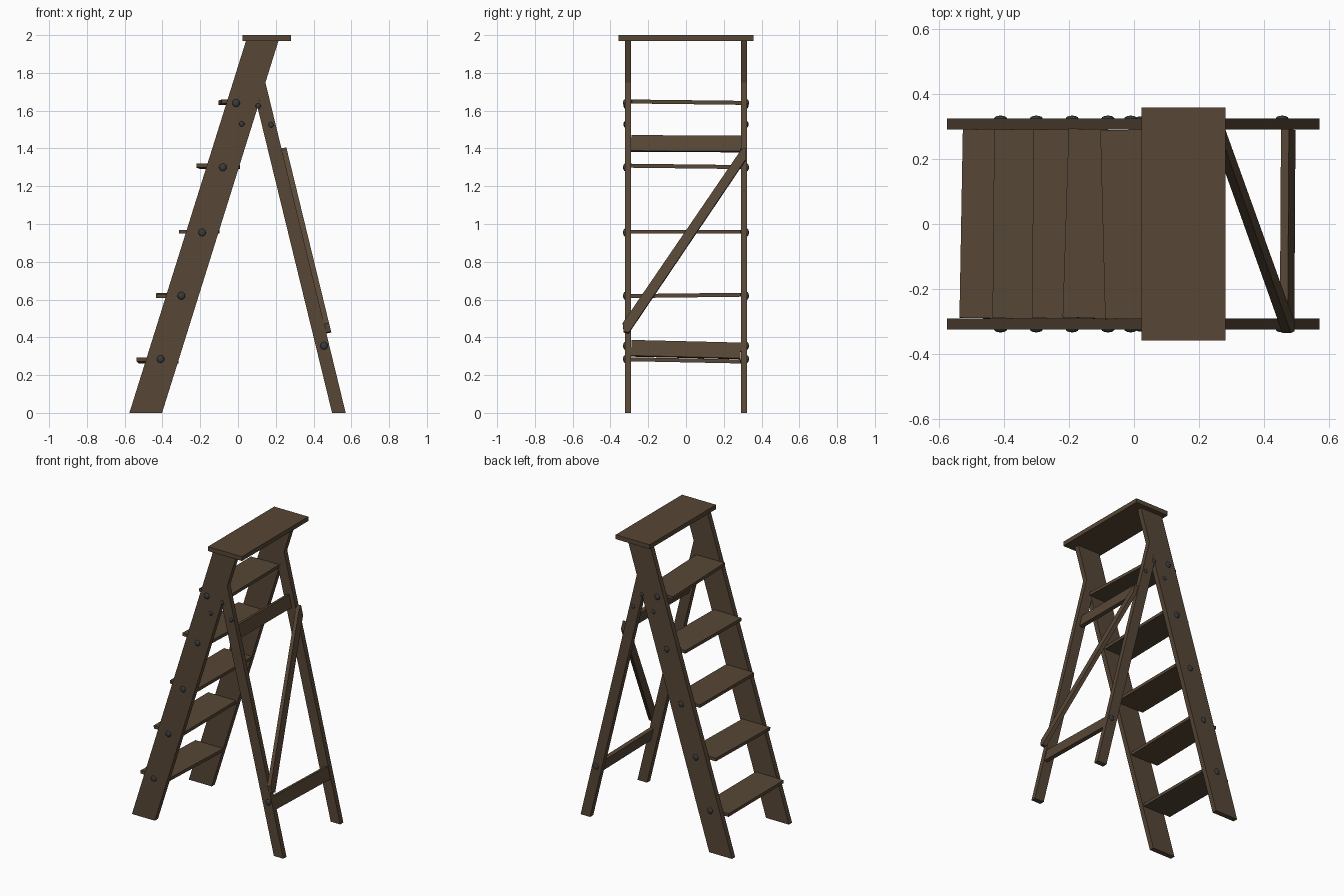
import bpy
import bmesh
from mathutils import Matrix, Vector

if "Cube" in bpy.data.objects:
    bpy.data.objects.remove(bpy.data.objects["Cube"], do_unlink=True)


def make_material(name, rgb):
    mat = bpy.data.materials.new(name)
    mat.use_nodes = True
    mat.diffuse_color = (*rgb, 1)
    mat.node_tree.nodes["Principled BSDF"].inputs["Base Color"].default_value = (*rgb, 1)
    return mat


WOOD = make_material("dark brown wood", (0.095, 0.063, 0.037))
IRON = make_material("dark iron", (0.04, 0.042, 0.045))


def finish(name, bm, mat):
    bmesh.ops.recalc_face_normals(bm, faces=bm.faces)
    mesh = bpy.data.meshes.new(name)
    bm.to_mesh(mesh)
    bm.free()
    mesh.materials.append(mat)
    obj = bpy.data.objects.new(name, mesh)
    bpy.context.collection.objects.link(obj)
    return obj


def prism(name, points, offset):
    """Sweep a closed 3D outline along an offset vector."""
    bm = bmesh.new()
    face = bm.faces.new([bm.verts.new(p) for p in points])
    swept = bmesh.ops.extrude_face_region(bm, geom=[face])["geom"]
    verts = [v for v in swept if isinstance(v, bmesh.types.BMVert)]
    bmesh.ops.translate(bm, vec=offset, verts=verts)
    return finish(name, bm, WOOD)


def board(name, size, centre, rotation=(0, 0, 0)):
    bm = bmesh.new()
    bmesh.ops.create_cube(bm, size=1)
    bmesh.ops.scale(bm, vec=size, verts=bm.verts)
    obj = finish(name, bm, WOOD)
    obj.location, obj.rotation_euler = centre, rotation
    return obj


def bolt(name, x, z, side, radius=0.02):
    """Domed bolt head on the outer face of a rail or leg."""
    bm = bmesh.new()
    bmesh.ops.create_uvsphere(bm, u_segments=12, v_segments=8, radius=radius)
    bmesh.ops.scale(bm, vec=(1, 0.45, 1), verts=bm.verts)
    for f in bm.faces:
        f.smooth = True
    obj = finish(name, bm, IRON)
    obj.location = (x, side * OUTER, z)


INNER, OUTER = 0.29, 0.324
LEG_TILT = -0.241
RAIL = [(-0.575, 0), (-0.402, 0), (0.215, 1.972), (0.043, 1.972)]
LEG = [(0.498, 0), (0.57, 0), (0.145, 1.75), (0.104, 1.615)]
BOLTS = [(-0.01, 1.64), (-0.08, 1.30), (-0.19, 0.955), (-0.30, 0.62),
         (-0.41, 0.285), (0.455, 0.355)]
SMALL_BOLTS = [(0.02, 1.53), (0.175, 1.525), (0.107, 1.625)]

# Rails, rear legs and ironwork on both sides
for label, side in (("left", 1), ("right", -1)):
    for part, outline in (("rail", RAIL), ("rear_leg", LEG)):
        prism(f"{part}_{label}", [(x, side * INNER, z) for x, z in outline],
              (0, side * (OUTER - INNER), 0))
    for i, (x, z) in enumerate(BOLTS):
        bolt(f"bolt_{label}_{i + 1}", x, z, side)
    for i, (x, z) in enumerate(SMALL_BOLTS):
        bolt(f"small_bolt_{label}_{i + 1}", x, z, side, 0.014)

# Slightly uneven treads: centre x, centre z, roll, yaw
TREADS = [(-0.425, 0.278, -0.02, -0.018), (-0.326, 0.622, 0.012, -0.009),
          (-0.205, 0.959, 0, -0.008), (-0.104, 1.305, -0.012, -0.032),
          (0.01, 1.645, -0.012, 0.026)]
for i, (x, z, roll, yaw) in enumerate(TREADS):
    board(f"tread_{i + 1}", (0.212, 2 * INNER, 0.021), (x, 0, z), (roll, 0, yaw))

# Top step
board("top_step", (0.257, 0.716, 0.03), (0.152, 0, 1.985))

# Crosspieces between the rear legs
board("lower_crosspiece", (0.025, 2 * INNER, 0.085), (0.472, 0, 0.335),
      (-0.025, LEG_TILT, 0))
board("upper_crosspiece", (0.025, 2 * INNER, 0.085), (0.182, 0, 1.425),
      (-0.005, LEG_TILT, 0))

# Diagonal brace lying on the rear faces of the legs
BRACE = [(-0.33, 0.425), (-0.303, 0.42), (0.315, 1.335), (0.315, 1.40),
         (0.29, 1.385), (-0.335, 0.47)]
prism("diagonal_brace", [(0.57 - 0.243 * z, y, z) for y, z in BRACE],
      (0.026, 0, 0.006))
